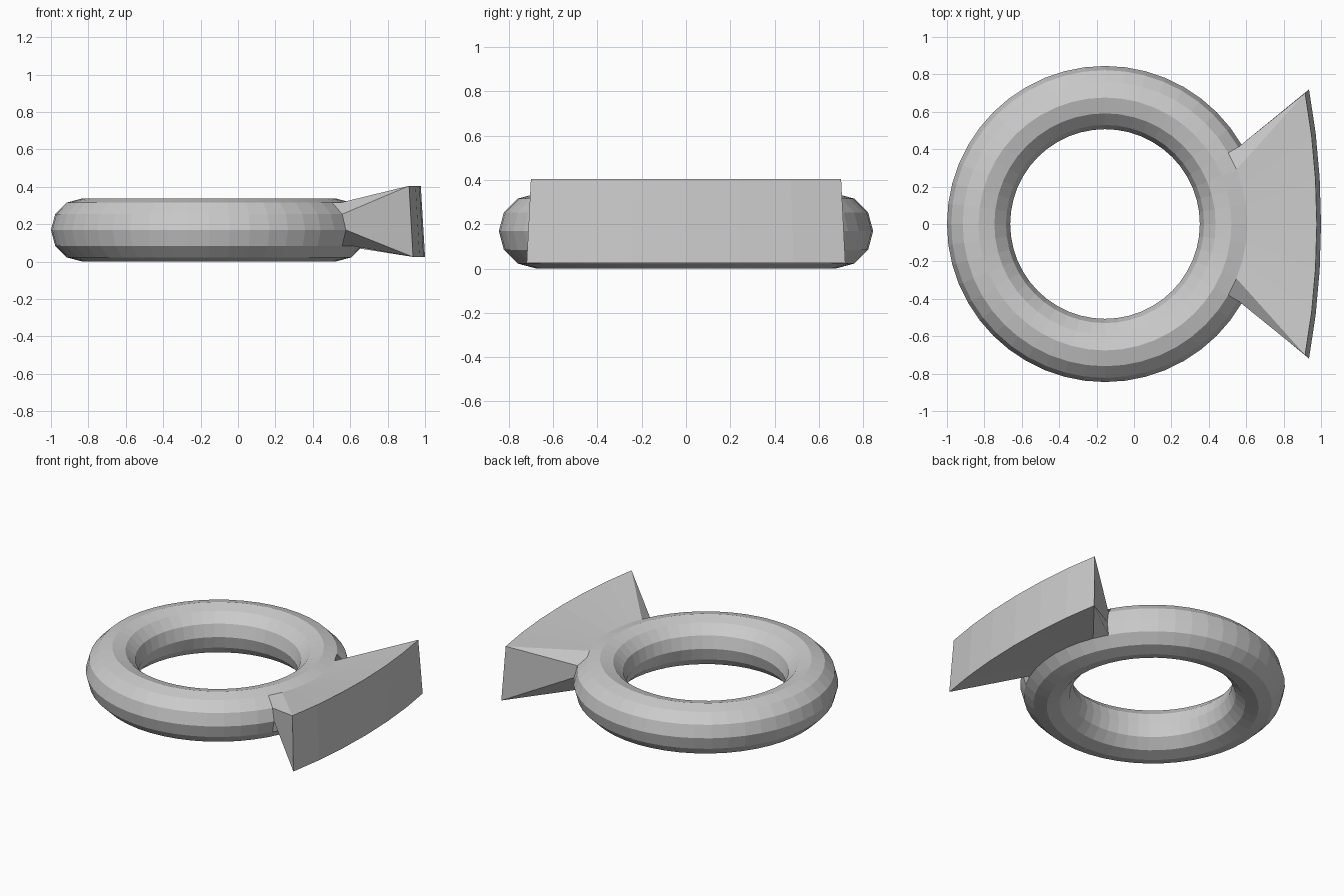
import bpy
import bmesh
from math import cos, sin, radians

cube = bpy.data.objects.get("Cube")
if cube:
    bpy.data.objects.remove(cube, do_unlink=True)

MAJOR, MINOR = 0.676, 0.169
SEGMENTS, SIDES = 48, 12
CENTRE_X = -0.155
FLARE_SHIFT, FLARE_WIDTH = 0.31, 2.225
FLARE_STEPS = 3                      # ring segments each side of the +x axis
FLARE_HEIGHT = {0: 0.025, 1: 0.405}  # profile point -> pulled height


def ring_point(seg, side):
    """Point on the ring; the outer rows near +x are pulled out into the flare."""
    a, b = radians(360 * seg / SEGMENTS), radians(360 * side / SIDES)
    r = MAJOR + MINOR * cos(b)
    x, y, z = r * cos(a) + CENTRE_X, r * sin(a), MINOR + MINOR * sin(b)
    near = min(seg, SEGMENTS - seg) <= FLARE_STEPS
    if near and side in FLARE_HEIGHT:
        x, y, z = x + FLARE_SHIFT, y * FLARE_WIDTH, FLARE_HEIGHT[side]
    return x, y, z


# Ring and flared tab are one continuous surface
bm = bmesh.new()
rows = [[bm.verts.new(ring_point(s, k)) for k in range(SIDES)] for s in range(SEGMENTS)]
for s in range(SEGMENTS):
    here, after = rows[s], rows[(s + 1) % SEGMENTS]
    for k in range(SIDES):
        n = (k + 1) % SIDES
        bm.faces.new((here[k], after[k], after[n], here[n]))
bmesh.ops.recalc_face_normals(bm, faces=bm.faces)

mesh = bpy.data.meshes.new("ring_with_flared_tab")
bm.to_mesh(mesh)
bm.free()
ring = bpy.data.objects.new("ring_with_flared_tab", mesh)
bpy.context.collection.objects.link(ring)

# Plain grey
grey = bpy.data.materials.new("light_grey")
grey.use_nodes = True
colour = (0.6, 0.6, 0.6, 1)
grey.diffuse_color = colour
grey.node_tree.nodes["Principled BSDF"].inputs["Base Color"].default_value = colour
mesh.materials.append(grey)
